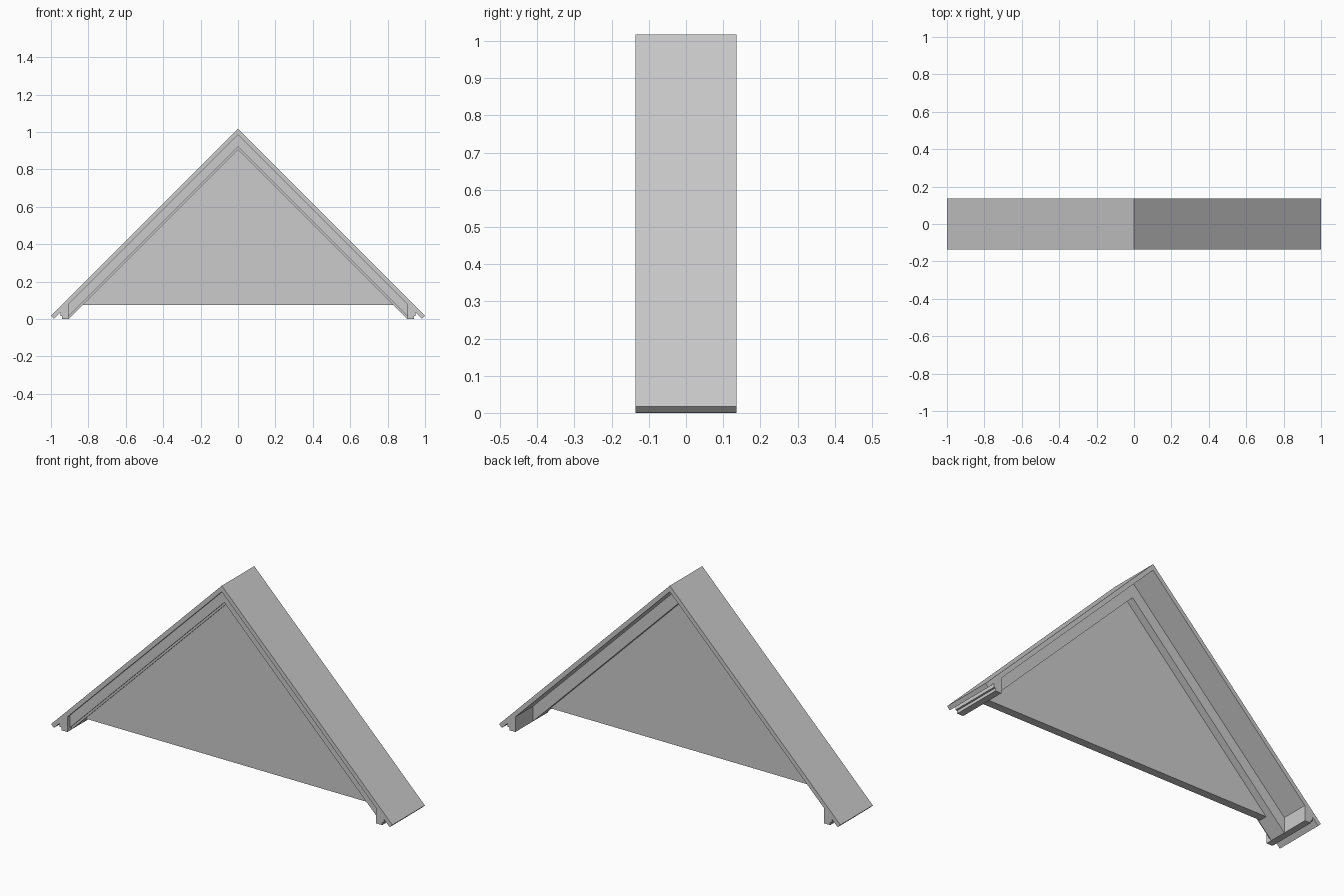
import bpy, bmesh

if "Cube" in bpy.data.objects:
    bpy.data.objects.remove(bpy.data.objects["Cube"])


def extrude_profile(name, half, y0, y1, mirror_loop=True):
    """Extrude an xz outline along y. With mirror_loop the half outline runs
    from top centre to bottom centre and is reflected into one closed loop."""
    pts = list(half)
    if mirror_loop:
        pts += [(-x, z) for x, z in reversed(half) if x > 1e-6]
    bm = bmesh.new()
    face = bm.faces.new([bm.verts.new((x, y0, z)) for x, z in pts])
    res = bmesh.ops.extrude_face_region(bm, geom=[face])
    verts = [v for v in res["geom"] if isinstance(v, bmesh.types.BMVert)]
    bmesh.ops.translate(bm, verts=verts, vec=(0, y1 - y0, 0))
    bmesh.ops.recalc_face_normals(bm, faces=bm.faces)
    mesh = bpy.data.meshes.new(name)
    bm.to_mesh(mesh)
    bm.free()
    obj = bpy.data.objects.new(name, mesh)
    bpy.context.collection.objects.link(obj)
    return obj


DEPTH = 0.136

# Thin roof covering with square-cut eaves
extrude_profile("roof_slab",
                [(0, 1.017), (1, 0.017), (0.984, 0.001), (0, 0.985)],
                -DEPTH, DEPTH)

# Rafter boards under the roof, set back from the front edge
extrude_profile("rafter_boards",
                [(0, 0.985), (0.95, 0.035), (0.95, 0.015), (0.94, 0.015),
                 (0.94, 0), (0.92, 0), (0, 0.92)],
                -0.115, -0.01)

# Narrow stepped trim along the inner edge of the rafters
extrude_profile("inner_trim",
                [(0, 0.92), (0.92, 0), (0.905, 0), (0, 0.905)],
                -0.103, -0.01)

# Triangular gable wall
extrude_profile("gable_panel", [(0, 0.915), (0.84, 0.075), (0, 0.075)],
                -0.093, -0.05)

# Eave beams running the full depth, with a rebated outer corner
for side, label in ((1, "right"), (-1, "left")):
    profile = [(0.905, 0), (0.94, 0), (0.94, 0.015), (0.95, 0.015),
               (0.95, 0.035), (0.905, 0.08)]
    extrude_profile("eave_beam_" + label, [(side * x, z) for x, z in profile],
                    -DEPTH, DEPTH, mirror_loop=False)
